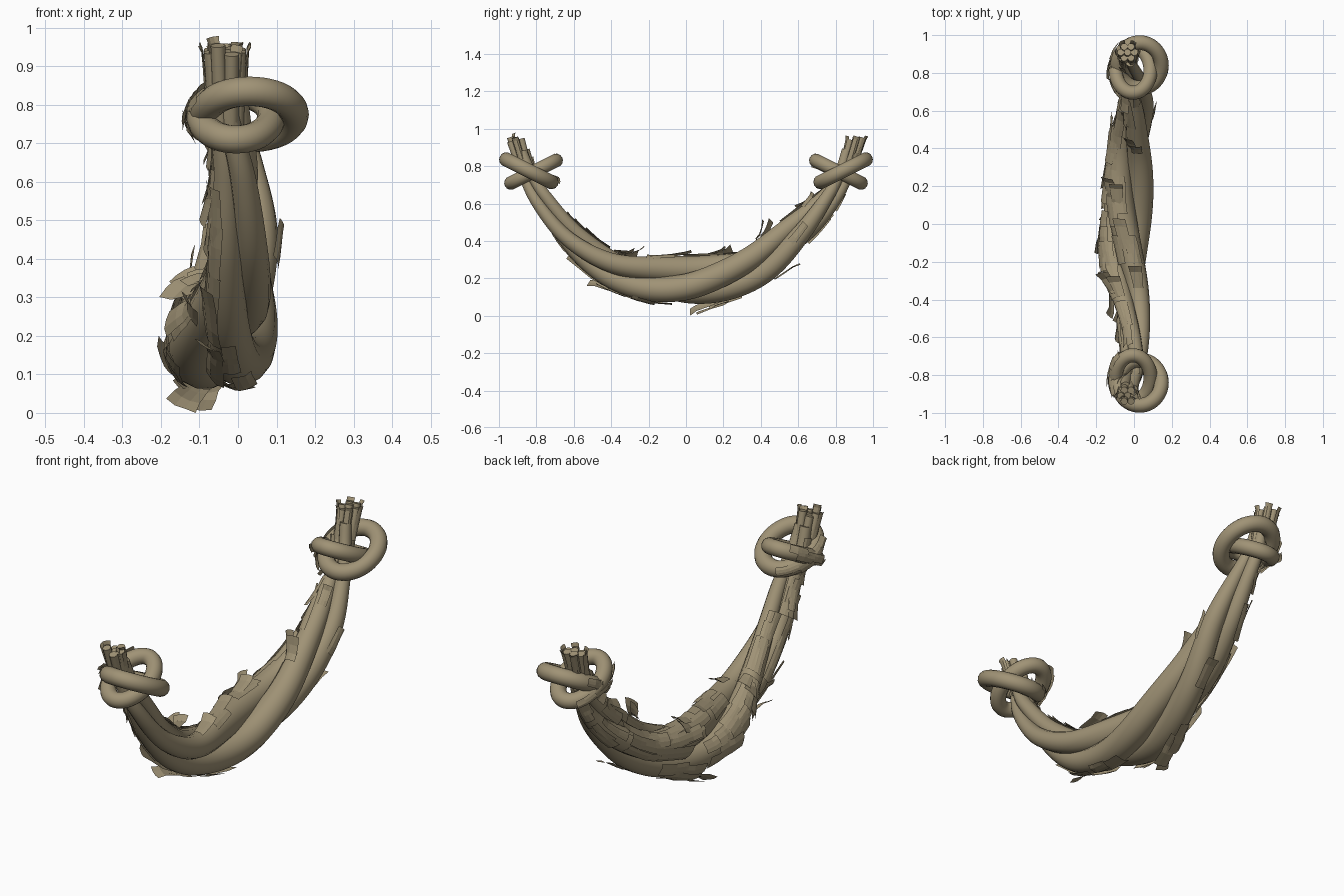
import bpy, math, random
from mathutils import Vector

if "Cube" in bpy.data.objects:
    bpy.data.objects.remove(bpy.data.objects["Cube"])

random.seed(7)
straw = bpy.data.materials.new("straw_tan")
straw.diffuse_color = (0.35, 0.29, 0.18, 1)
straw.use_nodes = True
straw.node_tree.nodes["Principled BSDF"].inputs["Base Color"].default_value = straw.diffuse_color


def make(name, verts, faces, smooth=True):
    me = bpy.data.meshes.new(name)
    me.from_pydata([tuple(v) for v in verts], [], faces)
    me.materials.append(straw)
    me.polygons.foreach_set("use_smooth", [smooth] * len(me.polygons))
    ob = bpy.data.objects.new(name, me)
    bpy.context.collection.objects.link(ob)
    return ob


def tube(rings, sides=14, closed=False):
    """rings: (centre, radius, U, V) frames swept into a tube."""
    verts, faces, n = [], [], len(rings)
    for p, r, u, v in rings:
        for j in range(sides):
            a = math.tau * j / sides
            verts.append(p + (u * math.cos(a) + v * math.sin(a)) * r)
    for i in range(n if closed else n - 1):
        k = (i + 1) % n
        for j in range(sides):
            m = (j + 1) % sides
            faces.append((i * sides + j, i * sides + m, k * sides + m, k * sides + j))
    if not closed:
        faces.append(tuple(range(sides))[::-1])
        faces.append(tuple((n - 1) * sides + j for j in range(sides)))
    return verts, faces


# Sagging centre line: y, z, x, bundle radius
KEYS = [(-0.88, 0.88, -0.03, 0.050), (-0.84, 0.76, -0.02, 0.055), (-0.77, 0.62, 0.0, 0.064),
        (-0.62, 0.42, 0.0, 0.080), (-0.40, 0.26, -0.02, 0.105), (-0.15, 0.19, -0.045, 0.132),
        (0.10, 0.19, -0.04, 0.138), (0.38, 0.28, -0.015, 0.122), (0.62, 0.47, 0.01, 0.095),
        (0.77, 0.64, 0.0, 0.066), (0.84, 0.76, -0.02, 0.055), (0.88, 0.88, -0.03, 0.050)]


def catmull(keys, step):
    out = []
    for i in range(len(keys) - 1):
        p0, p1 = keys[max(i - 1, 0)], keys[i]
        p2, p3 = keys[i + 1], keys[min(i + 2, len(keys) - 1)]
        for s in range(step):
            t = s / step
            out.append([0.5 * (2 * b + (c - a) * t + (2 * a - 5 * b + 4 * c - d) * t * t
                               + (3 * b - a - 3 * c + d) * t ** 3)
                        for a, b, c, d in zip(p0, p1, p2, p3)])
    return out + [list(keys[-1])]


line = catmull(KEYS, 9)
pts = [Vector((k[2], k[0], k[1])) for k in line]
arc = [0.0]
for a, b in zip(pts, pts[1:]):
    arc.append(arc[-1] + (b - a).length)
mid = min(range(len(pts)), key=lambda i: abs(pts[i].y - 0.12))
X = Vector((1, 0, 0))

# Three twisted strands
strands = []
for s in range(3):
    rings = []
    for i, p in enumerate(pts):
        t = pts[min(i + 1, len(pts) - 1)] - pts[max(i - 1, 0)]
        up = Vector((0, -t.z, t.y)).normalized()
        ang = 3.0 * (arc[i] - arc[mid]) + s * math.tau / 3
        R = line[i][3]
        c = p + (X * math.cos(ang) + up * math.sin(ang)) * R * 0.49
        rings.append((c, R * 0.53, X, up))
    strands.append(rings)
    make("rope_strand_%d" % (s + 1), *tube(rings))

# Loose straw flakes lying on the strands
fv, ff = [], []


def flake(rings, i0, count, ang, half, lift):
    """Curved card following a strand, its end lifted off the surface."""
    base, n = len(fv), 4
    for k in range(n):
        f = k / (n - 1)
        p, r, u, v = rings[max(0, min(len(rings) - 1, i0 + round(count * f)))]
        for w in (-1, -0.33, 0.33, 1):
            a = ang + w * half * (1 - 0.25 * f)
            out = r * 1.03 + 0.002 + lift * f ** 1.6 + random.uniform(0, 0.004)
            fv.append(p + (u * math.cos(a) + v * math.sin(a)) * out)
    for k in range(n - 1):
        for j in range(3):
            q = base + k * 4 + j
            ff.append((q, q + 1, q + 5, q + 4))


def index_at(y):
    return min(range(len(pts)), key=lambda i: abs(pts[i].y - y))


def best_strand(i, ang):
    d = X * math.cos(ang) + strands[0][i][3] * math.sin(ang)
    return max(strands, key=lambda st: st[i][0].dot(d))


# Covering on the back and upper sides
for _ in range(85):
    i = random.randrange(10, len(pts) - 10)
    ang = random.gauss(math.pi * 0.92, 0.75)
    flake(best_strand(i, ang), i, random.choice((-7, -6, -5, 5, 6, 7)), ang,
          random.uniform(0.35, 0.65), random.choice((0.003, 0.008, 0.012, 0.025)))
# Tufts that stand out: y, angle, run, lift
for y, deg, run, lift in [(-0.42, 105, 4, 0.06), (-0.40, 130, 4, 0.07), (-0.36, 88, 4, 0.05),
                          (0.12, 100, 4, 0.04), (0.16, 125, 4, 0.05), (0.44, 95, 3, 0.06),
                          (0.47, 120, 3, 0.05), (0.12, 246, -4, 0.055), (0.18, 262, -5, 0.05),
                          (-0.34, 235, -4, 0.05), (-0.36, 210, -4, 0.05), (0.40, 265, 4, 0.04),
                          (0.68, 60, 4, 0.03), (-0.25, 290, 4, 0.01), (0.55, 15, 4, 0.012)]:
    i, a = index_at(y), math.radians(deg)
    flake(best_strand(i, a), i, run, a, 0.42, lift)


def loop(cx, cy, rx, ry, zc, dz, r, side):
    """Tilted closed ring; dz is the rise toward the outer end."""
    ring, n = [], 48
    for k in range(n):
        a = math.tau * k / n
        p = Vector((cx + rx * math.cos(a), side * (cy + ry * math.sin(a)), zc + dz * math.sin(a)))
        t = Vector((-rx * math.sin(a), side * ry * math.cos(a), dz * math.cos(a))).normalized()
        u = Vector((rx * math.cos(a), side * ry * math.sin(a), dz * math.sin(a))).normalized()
        u = (u - t * u.dot(t)).normalized()
        ring.append((p, r, u, t.cross(u)))
    return ring


# Knots and frayed ends, mirrored along the rope
for side, label in ((-1, "front"), (1, "back")):
    outer = loop(0.03, 0.84, 0.115, 0.12, 0.775, 0.06, 0.039, side)
    inner = loop(-0.005, 0.815, 0.092, 0.12, 0.77, -0.06, 0.037, side)
    make(label + "_knot_outer_loop", *tube(outer, 14, True))
    make(label + "_knot_inner_loop", *tube(inner, 14, True))
    for ring in (outer, inner):
        for _ in range(4):
            flake(ring, random.randrange(20, 30), random.choice((-5, 5)),
                  random.uniform(-0.7, 0.7), 0.5, random.uniform(0.002, 0.012))
    verts, faces = [], []
    for k in range(7):
        a = math.tau * k / 6
        m = 0 if k == 6 else 1
        ox, oy = m * math.cos(a), m * math.sin(a)
        p0 = Vector((-0.03 + ox * 0.026, side * (0.85 + oy * 0.024), 0.74))
        p1 = Vector((-0.034 + ox * 0.036, side * (0.91 + oy * 0.034), random.uniform(0.93, 0.965)))
        t = (p1 - p0).normalized()
        u = (X - t * X.x * t.x).normalized()
        rings = [(p0.lerp(p1, f), 0.019, u, t.cross(u)) for f in (0, 0.33, 0.66, 1)]
        v, f = tube(rings, 10)
        faces += [tuple(q + len(verts) for q in g) for g in f]
        verts += v
        if m:
            d = u * ox + t.cross(u) * oy
            flake([(p, r, u, w) for p, r, u, w in rings] + [(p1 + t * 0.015, 0.021, u, t.cross(u))],
                  1, 3, math.atan2(d.dot(t.cross(u)), d.dot(u)), 0.8, 0.006)
    make(label + "_frayed_end", verts, faces).data.shade_flat()

# Rest the lowest flake on the ground
low = min(range(len(fv)), key=lambda i: fv[i].z)
for v in fv:
    v.z = max(v.z, 0.004)
fv[low].z = 0.0
make("straw_flakes", fv, ff, False)

# Keep sharp edges at the cut ends
bpy.ops.object.select_all(action='DESELECT')
for ob in bpy.context.collection.objects:
    if ob.name != "straw_flakes":
        ob.select_set(True)
        bpy.context.view_layer.objects.active = ob
bpy.ops.object.shade_smooth_by_angle(angle=math.radians(45))
